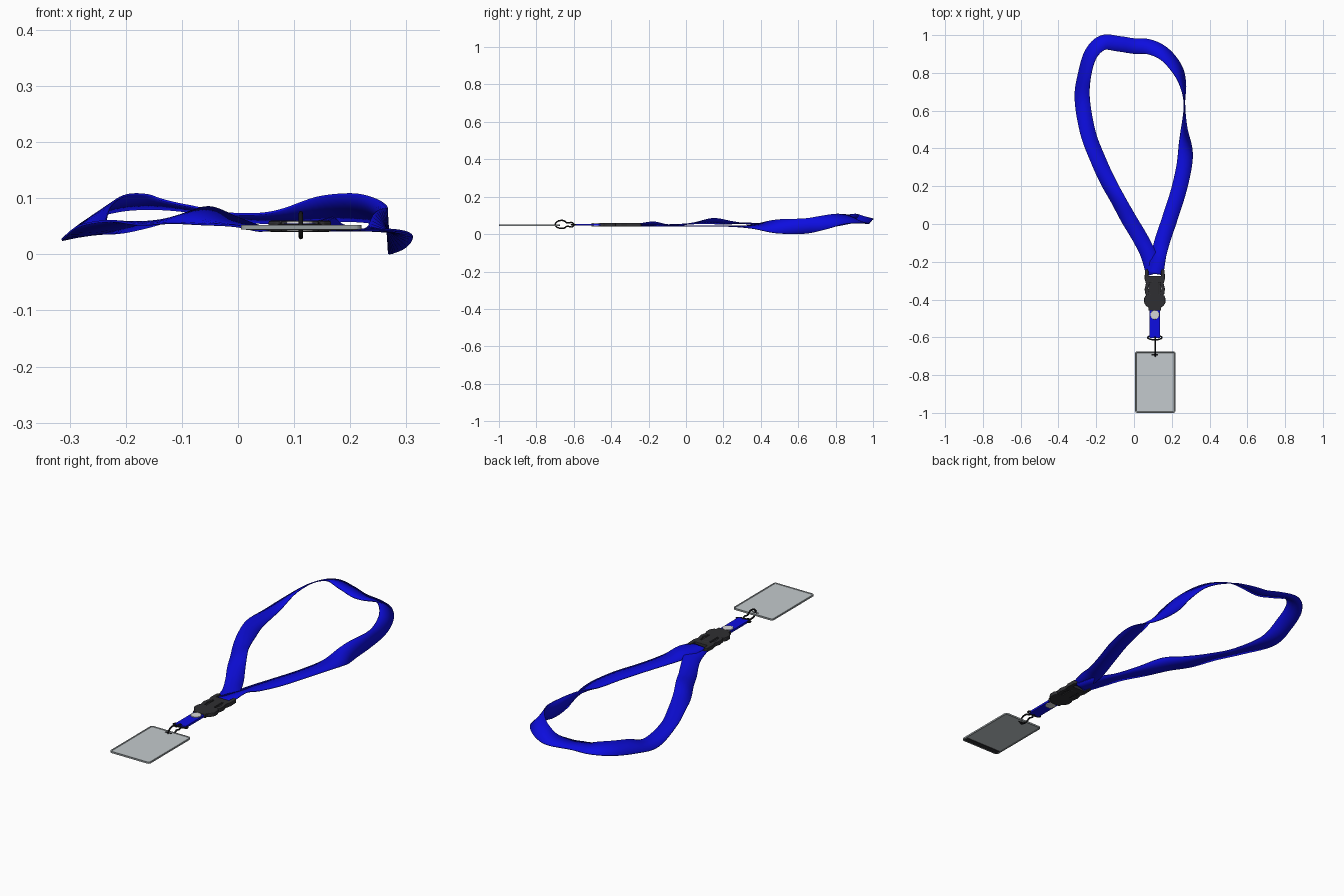
import bpy, bmesh, math
from mathutils import Vector

if "Cube" in bpy.data.objects:
    bpy.data.objects.remove(bpy.data.objects["Cube"])

def mat(name, r, g, b):
    m = bpy.data.materials.new(name)
    m.diffuse_color = (r, g, b, 1)
    m.use_nodes = True
    m.node_tree.nodes["Principled BSDF"].inputs["Base Color"].default_value = m.diffuse_color
    return m

BLUE = mat("blue_webbing", 0.004, 0.004, 0.75)
PLASTIC = mat("dark_plastic", 0.028, 0.028, 0.032)
BLACK = mat("black_metal", 0.008, 0.008, 0.009)
CLEAR = mat("pale_grey_holder", 0.55, 0.59, 0.61)
RIM = mat("grey_rim", 0.33, 0.36, 0.37)
SILVER = mat("silver_stud", 0.68, 0.68, 0.68)
CX = 0.11

def finish(name, bm, m, smooth=None):
    bmesh.ops.recalc_face_normals(bm, faces=bm.faces)
    me = bpy.data.meshes.new(name)
    bm.to_mesh(me)
    bm.free()
    ob = bpy.data.objects.new(name, me)
    bpy.context.collection.objects.link(ob)
    me.materials.append(m)
    if smooth:
        bpy.ops.object.select_all(action='DESELECT')
        ob.select_set(True)
        bpy.context.view_layer.objects.active = ob
        bpy.ops.object.shade_smooth_by_angle(angle=math.radians(smooth))
    return ob

def prism(name, pts, z0, z1, m, bevel=0.0):
    bm = bmesh.new()
    f = bm.faces.new([bm.verts.new((x, y, z0)) for x, y in pts])
    r = bmesh.ops.extrude_face_region(bm, geom=[f])
    for v in r["geom"]:
        if isinstance(v, bmesh.types.BMVert):
            v.co.z = z1
    ob = finish(name, bm, m)
    if bevel:
        b = ob.modifiers.new("bevel", 'BEVEL')
        b.width, b.segments = bevel, 2
    return ob

def rounded(cx, cy, hx, hy, r, n=5):
    pts = []
    for sx, sy, a0 in ((1, 1, 0), (-1, 1, 90), (-1, -1, 180), (1, -1, 270)):
        for i in range(n + 1):
            a = math.radians(a0 + 90 * i / n)
            pts.append((cx + sx * (hx - r) + r * math.cos(a),
                        cy + sy * (hy - r) + r * math.sin(a)))
    return pts

def spline(P, steps, closed=False):
    """Catmull-Rom through points of any dimension"""
    n, out = len(P), []
    for i in range(n if closed else n - 1):
        idx = [i - 1, i, i + 1, i + 2]
        q = [P[k % n] if closed else P[min(max(k, 0), n - 1)] for k in idx]
        for s in range(steps):
            t = s / steps
            out.append([0.5 * (2 * b + (c - a) * t + (2 * a - 5 * b + 4 * c - d) * t * t
                        + (3 * b - a - 3 * c + d) * t ** 3) for a, b, c, d in zip(*q)])
    if not closed:
        out.append(list(P[-1]))
    return out

def wire(name, P, rad, axis, m):
    """Closed wire loop lying in a plane whose normal is axis"""
    pts = [Vector(p) for p in spline(P, 6, True)]
    n, k, ax = len(pts), 8, Vector(axis)
    bm = bmesh.new()
    rings = []
    for i, p in enumerate(pts):
        side = (pts[(i + 1) % n] - pts[i - 1]).normalized().cross(ax)
        rings.append([bm.verts.new(p + rad * (side * math.cos(2 * math.pi * j / k)
                      + ax * math.sin(2 * math.pi * j / k))) for j in range(k)])
    for i in range(n):
        a, b = rings[i], rings[(i + 1) % n]
        for j in range(k):
            bm.faces.new((a[j], a[(j + 1) % k], b[(j + 1) % k], b[j]))
    return finish(name, bm, m, 60)

# Neck ribbon: x, y, z, tilt in degrees (positive lifts the inner edge)
path = [(0.105, -0.265, .046, 0), (0.075, -0.16, .045, 4), (0.03, -0.07, .047, -5),
        (-0.03, 0.03, .058, 6), (-0.085, 0.13, .070, 20), (-0.14, 0.23, .060, 10),
        (-0.19, 0.34, .055, -6), (-0.243, 0.48, .045, -8), (-0.274, 0.66, .034, 12),
        (-0.262, 0.79, .063, 32), (-0.228, 0.90, .085, 30), (-0.165, 0.96, .092, 16),
        (-0.08, 0.954, .080, 8), (0.0, 0.942, .066, 8), (0.08, 0.938, .066, 16),
        (0.16, 0.90, .080, 30), (0.225, 0.825, .080, 42), (0.258, 0.74, .062, 66),
        (0.267, 0.635, .043, 87), (0.266, 0.5, .041, 66), (0.271, 0.35, .040, 12),
        (0.24, 0.19, .043, 0), (0.19, 0.03, .043, 0), (0.15, -0.09, .047, -6),
        (0.13, -0.17, .054, -16), (0.115, -0.265, .051, 0)]
st = spline(path, 6)
bm = bmesh.new()
rows = []
for i, (x, y, z, tilt) in enumerate(st):
    a, b = st[max(i - 1, 0)], st[min(i + 1, len(st) - 1)]
    t = Vector((b[0] - a[0], b[1] - a[1], 0)).normalized()
    w = Vector((t.y, -t.x, 0)) * math.cos(math.radians(tilt))
    w.z = math.sin(math.radians(tilt))
    rows.append([bm.verts.new(Vector((x, y, z)) + w * h) for h in (-0.041, 0, 0.041)])
for a, b in zip(rows, rows[1:]):
    for j in (0, 1):
        bm.faces.new((a[j], a[j + 1], b[j + 1], b[j]))
ribbon = finish("neck_ribbon", bm, BLUE, 40)
sol = ribbon.modifiers.new("thickness", 'SOLIDIFY')
sol.thickness, sol.offset = 0.004, 0

# Buckle: curved side rails, crossbars, tongue and lower body
rail = [(.040, -.236), (.052, -.246), (.054, -.29), (.047, -.315), (.054, -.345),
        (.050, -.372), (.030, -.385), (.030, -.36), (.036, -.34), (.027, -.315),
        (.034, -.29), (.034, -.25)]
for side, s in (("left", -1), ("right", 1)):
    prism("buckle_rail_" + side, [(CX + s * x, y) for x, y in rail], .040, .060, PLASTIC, .003)
prism("buckle_crossbar", rounded(CX, -.292, .045, .017, .006), .041, .059, PLASTIC, .002)
prism("buckle_tongue", rounded(CX, -.345, .021, .045, .012), .040, .060, PLASTIC, .003)
prism("buckle_mid_plate", rounded(CX, -.338, .034, .042, .01), .045, .053, PLASTIC)
body = [(.030, -.370), (.050, -.378), (.056, -.392), (.056, -.418), (.044, -.436),
        (.034, -.440), (.034, -.458)]
prism("buckle_lower_body", [(CX + x, y) for x, y in body]
      + [(CX - x, y) for x, y in reversed(body)], .040, .060, PLASTIC, .004)

# Short strap with a stud fastening
prism("short_strap", rounded(CX, -.523, .028, .08, .004), .045, .055, BLUE)
prism("strap_stud", [(CX + .024 * math.cos(i * math.pi / 12), -.481 + .024 * math.sin(i * math.pi / 12))
                     for i in range(24)], .041, .059, SILVER, .002)

# Oval ring and wire hook
wire("oval_ring", [(CX + .037 * math.cos(i * math.pi / 6), -.601 + .012 * math.sin(i * math.pi / 6), .05)
                   for i in range(12)], .004, (0, 0, 1), BLACK)
hook = [(-.598, .050), (-.612, .062), (-.635, .060), (-.655, .072), (-.680, .071), (-.697, .058),
        (-.698, .045), (-.684, .034), (-.655, .031), (-.635, .042), (-.612, .038)]
wire("wire_hook", [(CX + .002, y, z) for y, z in hook], .004, (1, 0, 0), BLACK)

# Badge holder: rounded slab with a recessed panel on both sides
bm = bmesh.new()
f = bm.faces.new([bm.verts.new((x, y, .044)) for x, y in rounded(.1125, -.8375, .1075, .1625, .012)])
r = bmesh.ops.extrude_face_region(bm, geom=[f])
bmesh.ops.translate(bm, vec=(0, 0, .008), verts=[v for v in r["geom"] if isinstance(v, bmesh.types.BMVert)])
bmesh.ops.recalc_face_normals(bm, faces=bm.faces)
caps = [f for f in bm.faces if abs(f.normal.z) > .9]
bmesh.ops.inset_individual(bm, faces=caps, thickness=.006, depth=0)
bmesh.ops.inset_individual(bm, faces=caps, thickness=.001, depth=-.0015)
for f in bm.faces:
    f.material_index = 0 if f in caps else 1
holder = finish("badge_holder", bm, CLEAR)
holder.data.materials.append(RIM)

# Dark slot for the hook and dark strip under the lower edge
prism("hook_slot", rounded(CX, -.693, .018, .004, .003), .0445, .0515, BLACK)
prism("underside_strip", rounded(.1125, -.98, .098, .012, .003), .0435, .0465, PLASTIC)
